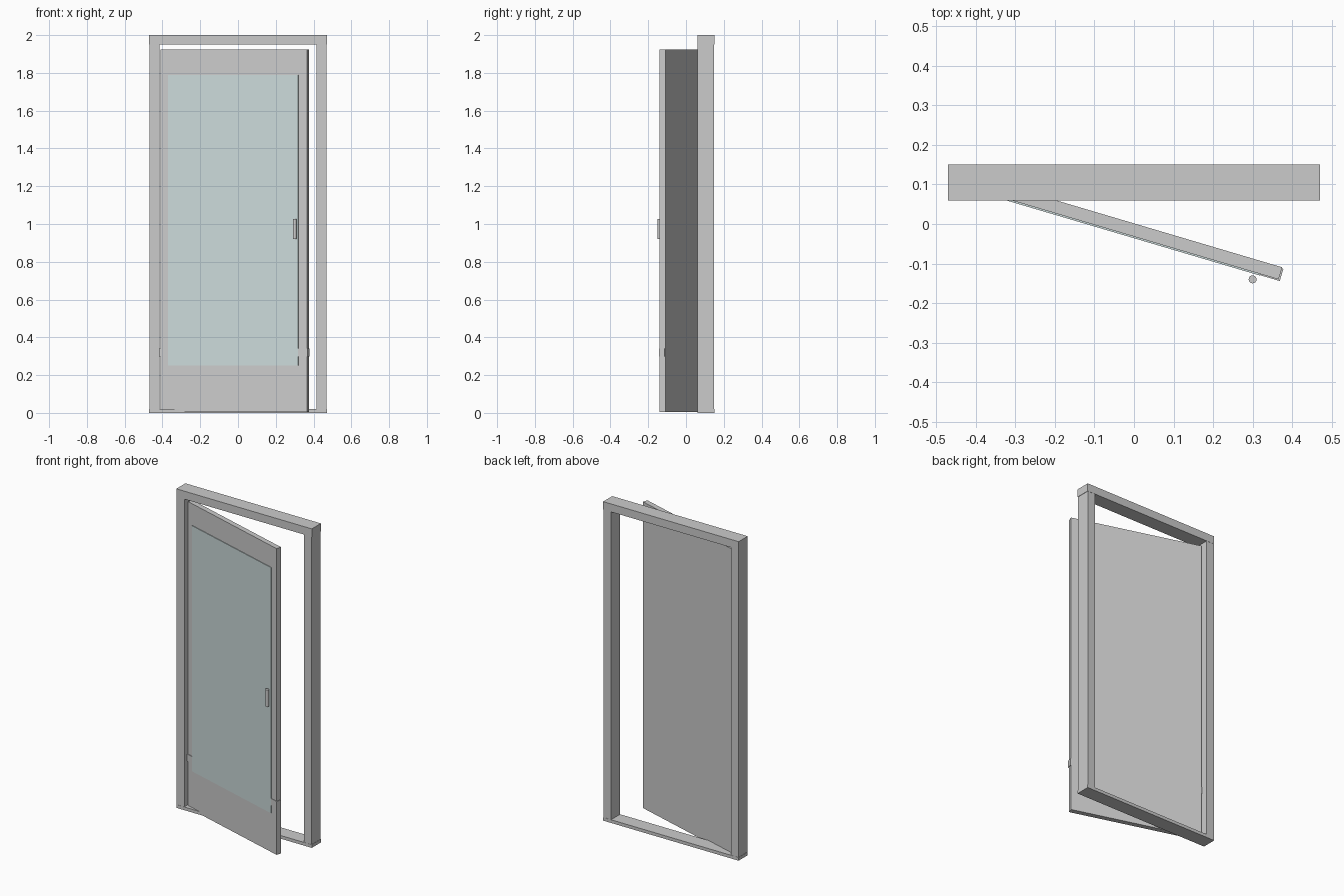
import bpy
from math import radians
from mathutils import Matrix

if "Cube" in bpy.data.objects:
    bpy.data.objects.remove(bpy.data.objects["Cube"])

GLASS = bpy.data.materials.new("pale_glass")
GLASS.diffuse_color = (0.6, 0.7, 0.7, 1)
GLASS.use_nodes = True
GLASS.node_tree.nodes["Principled BSDF"].inputs["Base Color"].default_value = GLASS.diffuse_color

# Swing of the open leaf about its left front edge
SWING = Matrix.Translation((-0.41, 0.0896, 0)) @ Matrix.Rotation(radians(-16.5), 4, 'Z')


def box(name, lo, hi, place=Matrix.Identity(4), mat=None):
    """Box between two corners, optionally moved by a matrix."""
    bpy.ops.mesh.primitive_cube_add(size=1)
    ob = bpy.context.object
    ob.name = name
    size = [b - a for a, b in zip(lo, hi)]
    mid = [(a + b) / 2 for a, b in zip(lo, hi)]
    ob.data.transform(place @ Matrix.Translation(mid) @ Matrix.Diagonal((*size, 1)))
    if mat:
        ob.data.materials.append(mat)
    return ob


# Fixed frame: head, sill and two jambs
box("frame_head", (-0.47, 0.06, 1.95), (0.47, 0.15, 2.0))
box("frame_sill", (-0.47, 0.06, 0.0), (0.47, 0.15, 0.02))
for side, name in ((-1, "left"), (1, "right")):
    xs = sorted((side * 0.415, side * 0.468))
    box(f"frame_jamb_{name}", (xs[0], 0.061, 0.02), (xs[1], 0.149, 1.95))

# Open door leaf with glass pane and kick rail
box("door_leaf", (0, 0, 0.005), (0.809, 0.032, 1.925), SWING)
box("kick_rail", (-0.004, -0.003, 0.298), (0.813, 0.029, 0.342), SWING)
box("glass_pane", (0.042, -0.004, 0.25), (0.761, 0.01, 1.79), SWING, GLASS)

# Upright pull handle
bpy.ops.mesh.primitive_cylinder_add(vertices=24, radius=0.01, depth=0.106,
                                    location=(0.30, -0.14, 0.973))
bpy.context.object.name = "pull_handle"
bpy.ops.object.shade_smooth_by_angle(angle=radians(40))
